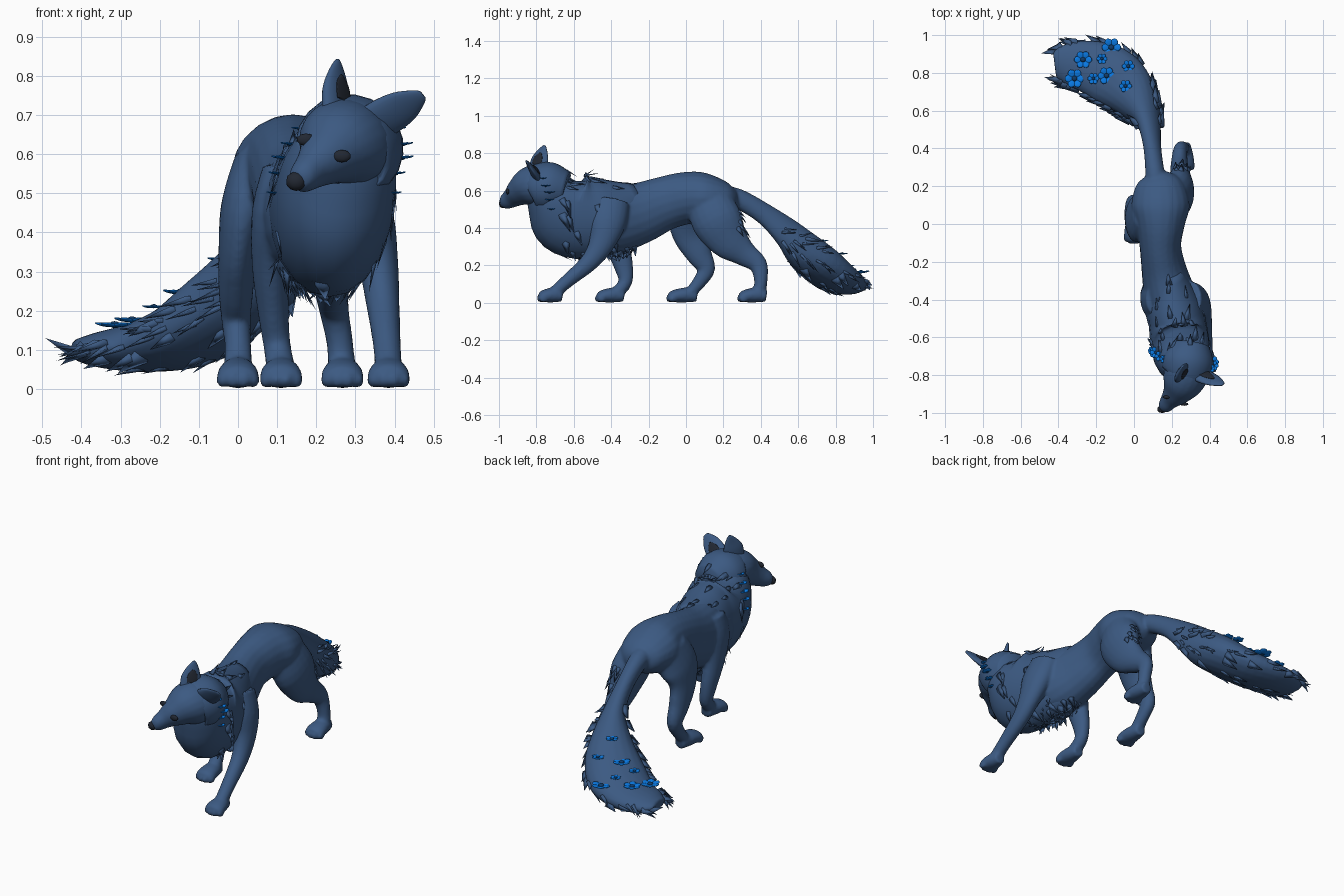
import bpy, bmesh, math, random
from mathutils import Vector, Matrix
from mathutils.bvhtree import BVHTree

if "Cube" in bpy.data.objects:
    bpy.data.objects.remove(bpy.data.objects["Cube"])

random.seed(4)
V = Vector


def material(name, rgb):
    m = bpy.data.materials.new(name)
    m.diffuse_color = (*rgb, 1)
    m.use_nodes = True
    m.node_tree.nodes["Principled BSDF"].inputs["Base Color"].default_value = m.diffuse_color
    return m


FUR = material("blue fur", (0.045, 0.102, 0.225))
DARK = material("dark skin", (0.016, 0.021, 0.032))
PETAL = material("bright petal blue", (0.003, 0.2, 0.8))
CORE = material("navy flower centre", (0.006, 0.045, 0.14))


def put(name, bm, *mats):
    bmesh.ops.recalc_face_normals(bm, faces=bm.faces[:])
    for f in bm.faces:
        f.smooth = True
    me = bpy.data.meshes.new(name)
    bm.to_mesh(me)
    ob = bpy.data.objects.new(name, me)
    bpy.context.collection.objects.link(ob)
    for m in mats:
        me.materials.append(m)
    return ob


def loft(bm, rows, side, n=20, sub=4):
    """Smooth tube through rows of (x, y, z, half width, half depth)."""
    P = [rows[0]] + list(rows) + [rows[-1]]
    pts = []
    for i in range(len(rows) - 1):
        for k in range(sub):
            t = k / sub
            pts.append([0.5 * (2*b + (c - a)*t + (2*a - 5*b + 4*c - d)*t*t + (3*b - a - 3*c + d)*t**3)
                        for a, b, c, d in zip(*P[i:i + 4])])
    pts.append(list(rows[-1]))
    rings = []
    for i, p in enumerate(pts):
        tan = (V(pts[min(i + 1, len(pts) - 1)][:3]) - V(pts[max(i - 1, 0)][:3])).normalized()
        s = (V(side) - tan * V(side).dot(tan)).normalized()
        u = tan.cross(s)
        rings.append([bm.verts.new(V(p[:3]) + s * p[3] * math.cos(2*math.pi*j/n) + u * p[4] * math.sin(2*math.pi*j/n))
                      for j in range(n)])
    for r, q in zip(rings, rings[1:]):
        for j in range(n):
            bm.faces.new((r[j], r[(j + 1) % n], q[(j + 1) % n], q[j]))
    bm.faces.new(rings[0])
    bm.faces.new(rings[-1])


def ball(bm, pos, size, rot=Matrix(), mat=0):
    M = Matrix.Translation(pos) @ rot @ Matrix.Diagonal((*size, 1))
    r = bmesh.ops.create_icosphere(bm, subdivisions=2, radius=1, matrix=M)
    for f in {f for v in r["verts"] for f in v.link_faces}:
        f.material_index = mat


def tufts(bm, src, count, flow, lift, length, width, keep, thick=.007, edge=False):
    """Flat pointed locks growing from the faces of src along flow; edge locks lie in the plane of the normal."""
    bmesh.ops.recalc_face_normals(src, faces=src.faces[:])
    spots = [(f.calc_center_median(), f.normal.copy()) for f in src.faces if len(f.verts) == 4]
    spots = [s for s in spots if keep(*s)]
    for _ in range(count):
        c, n = random.choice(spots)
        d = V(flow) + V([random.uniform(-0.2, 0.2) for _ in range(3)])
        d = ((d - n * d.dot(n)).normalized() + n * lift).normalized()
        s = d.cross(n).normalized()
        a, b = (n, s) if edge else (s, n)
        k = random.uniform(0.7, 1.2)
        base = [bm.verts.new(c - d*length*.3 + o) for o in (a*width*k, b*thick, -a*width*k, -b*thick)]
        tip = bm.verts.new(c + d * length * k)
        bm.faces.new(base)
        for i in range(4):
            bm.faces.new((base[i], base[(i + 1) % 4], tip))


def paw(bm, x, heel, toe):
    """Foot pointing to -y with four toes."""
    L = heel - toe
    loft(bm, [(x, heel, .035, .03, .03), (x, heel - L*.35, .042, .045, .04),
              (x, heel - L*.75, .036, .054, .034), (x, toe + .01, .028, .045, .024)], (1, 0, 0))
    for i in range(4):
        ball(bm, (x - .039 + .026*i, toe + (.028 if i in (0, 3) else .016), .023), (.017, .026, .022))


X = (1, 0, 0)
HEAD_SIDE = (.88, -.3, -.4)

# Tail, kept apart as a source for fur and flowers
TAIL = [(.12, .18, .57, .06, .06), (.11, .28, .555, .05, .055), (.095, .42, .475, .045, .06),
        (.075, .54, .375, .06, .085), (.03, .63, .28, .105, .105), (-.04, .72, .205, .145, .10),
        (-.13, .79, .14, .16, .085), (-.25, .835, .108, .14, .065), (-.36, .845, .1, .11, .045),
        (-.42, .84, .1, .07, .025)]
tail = bmesh.new()
loft(tail, TAIL, (.7, .7, 0))
tail_tree = BVHTree.FromBMesh(tail)

# Head, kept apart as a source for the eyes
HEAD = [(.29, -.72, .62, .09, .09), (.28, -.78, .63, .12, .11), (.255, -.84, .62, .11, .105),
        (.225, -.89, .593, .078, .078), (.19, -.93, .562, .05, .055), (.165, -.965, .54, .038, .042),
        (.152, -.985, .53, .024, .024)]
head = bmesh.new()
loft(head, HEAD, HEAD_SIDE)
head_tree = BVHTree.FromBMesh(head)

# Body, legs, head and tail fused into one skin
skin = bmesh.new()
loft(skin, [(.13, .27, .56, .05, .05), (.135, .22, .555, .12, .09), (.14, .1, .56, .155, .135),
            (.14, 0, .56, .13, .14), (.14, -.12, .53, .11, .145), (.16, -.25, .48, .12, .165),
            (.19, -.38, .45, .14, .185), (.22, -.5, .45, .15, .17), (.24, -.62, .48, .12, .14)], X)
loft(skin, TAIL, (.7, .7, 0))
loft(skin, HEAD, HEAD_SIDE)
LEGS = [
    # front left
    [(.385, -.71, .05, .035, .033), (.38, -.63, .12, .036, .037), (.37, -.515, .22, .043, .05),
     (.358, -.45, .32, .052, .07), (.33, -.42, .43, .07, .10), (.29, -.40, .54, .07, .10)],
    # front right
    [(.11, -.375, .05, .038, .034), (.10, -.325, .11, .035, .037), (.09, -.335, .2, .04, .052),
     (.085, -.37, .32, .05, .07), (.095, -.40, .45, .06, .10), (.13, -.40, .55, .07, .09)],
    # hind right
    [(0, .02, .05, .038, .03), (0, .07, .11, .034, .036), (-.005, .108, .18, .038, .048),
     (-.005, .07, .26, .045, .07), (0, .03, .36, .05, .10), (.02, .03, .46, .065, .13), (.06, .07, .56, .075, .12)],
    # hind left
    [(.265, .39, .05, .036, .034), (.26, .4, .12, .034, .036), (.245, .385, .205, .038, .05),
     (.24, .31, .265, .046, .07), (.245, .23, .335, .06, .108), (.235, .165, .44, .085, .135),
     (.2, .12, .55, .085, .12)]]
for leg in LEGS:
    loft(skin, leg, X)
for x, heel, toe in ((.385, -.66, -.79), (.11, -.33, -.48), (0, .06, -.1), (.267, .43, .28)):
    paw(skin, x, heel, toe)
body = put("body", skin, FUR)
rm = body.modifiers.new("fuse", "REMESH")
rm.mode = "VOXEL"
rm.voxel_size = 0.009
rm.use_smooth_shade = True
sm = body.modifiers.new("soften", "SMOOTH")
sm.factor = 0.5
sm.iterations = 4

# Mane over neck, chest and underbelly, with a ruff around the face
mane = bmesh.new()
loft(mane, [(.19, -.25, .56, .06, .085), (.21, -.40, .49, .135, .19), (.23, -.53, .46, .152, .225),
            (.245, -.64, .49, .155, .225), (.26, -.71, .565, .145, .155), (.27, -.74, .63, .12, .11)], X)
loft(mane, [(.30, -.64, .60, .10, .10), (.288, -.72, .615, .138, .135), (.275, -.785, .618, .132, .127),
            (.27, -.80, .615, .115, .11)], HEAD_SIDE)
loft(mane, [(.22, -.6, .33, .07, .07), (.2, -.48, .33, .095, .08), (.18, -.35, .335, .09, .07),
            (.16, -.21, .375, .04, .035)], X)
mane_tree = BVHTree.FromBMesh(mane)
fur = bmesh.new()
tufts(fur, mane, 45, (0, .35, -1), .08, .075, .025, lambda c, n: -.68 < c.y < -.35 and c.z < .55, .005)
tufts(fur, mane, 55, (0, .25, -1), .4, .065, .024, lambda c, n: c.z < .32 and n.z < .2)
tufts(fur, mane, 25, (0, 1, -.1), .12, .06, .02, lambda c, n: c.z > .6 and -.7 < c.y < -.3 and n.z > .3, .005)
put("mane", mane, FUR)
put("mane_locks", fur, FUR)

# Ragged locks along the edges of the tail
brush = bmesh.new()
tufts(brush, tail, 75, (-.75, .5, -.3), .45, .07, .028,
      lambda c, n: c.y > .52 and abs(n.z) < .45, .009, True)
tufts(brush, tail, 16, (-.75, .5, -.4), .15, .07, .026, lambda c, n: c.y > .55 and n.z < -.3)
put("tail_locks", brush, FUR)

# Fringe on the back of the left thigh
thigh, fringe = bmesh.new(), bmesh.new()
loft(thigh, LEGS[3], X)
tufts(fringe, thigh, 12, (0, .5, -1), .4, .045, .018,
      lambda c, n: c.y > .22 and .36 < c.z < .5 and n.y > .5)
put("thigh_fringe", fringe, FUR)

# Ears with dark inner plates; the left ear is turned back
for label, base, tip, side, w, sign in (
        ("right", (.25, -.79, .735), (.255, -.755, .842), (.55, .83, 0), .054, 1),
        ("left", (.35, -.80, .68), (.472, -.85, .752), (.3, .45, -.7), .056, -1)):
    base, d, s = V(base), V(tip) - V(base), V(side).normalized()
    nrm = s.cross(d).normalized()
    nrm = nrm * (sign if nrm.y < 0 else -sign)
    ear, inner = bmesh.new(), bmesh.new()
    blunt = .16 if sign < 0 else 0
    loft(ear, [(*(base + d*t), w*k, h) for t, k, h in
               ((-.3, .9, .025), (.2, 1, .022), (.6, .7 + blunt, .014), (.9, .3 + blunt, .008),
                (1, .08 + blunt, .004))], side)
    loft(inner, [(*(base + d*t + nrm*o), w*k, .004) for t, k, o in
                 ((.0, .5, .024), (.2, .55, .022), (.42, .42, .018), (.6, .1, .014))], side)
    put(label + "_ear", ear, FUR)
    put(label + "_inner_ear", inner, DARK)

# Nose and eyes
nose = bmesh.new()
ball(nose, (.149, -.98, .531), (.027, .021, .025))
put("nose", nose, DARK)
eyes = bmesh.new()
for x, z in ((.265, .595), (.174, .637)):
    p, n, *_ = head_tree.ray_cast(V((x, -2, z)), V((0, 1, 0)))
    if p:
        n = n if n.y < 0 else -n
        n = (n + V((0, -.6, 0))).normalized()
        ball(eyes, p + n*.003, (.024, .016, .009), n.to_track_quat("Z", "Y").to_matrix().to_4x4())
put("eyes", eyes, DARK)


# Flowers on the tail and behind the cheeks
def flower(bm, p, n, r):
    R = n.to_track_quat("Z", "Y").to_matrix().to_4x4()
    for i in range(6):
        T = R @ Matrix.Rotation(i * math.pi / 3, 4, "Z")
        ball(bm, p + n*.01 + T @ V((r*.58, 0, r*.08)), (r*.46, r*.42, r*.09),
             T @ Matrix.Rotation(-.2, 4, "Y"))
    ball(bm, p + n*.014, (r*.3, r*.3, r*.18), R, 1)


blooms = bmesh.new()
for x, y, r in ((-.27, .87, .046), (-.12, .935, .05), (-.17, .875, .028), (-.03, .835, .033),
                (-.315, .77, .05), (-.215, .77, .03), (-.145, .785, .046), (-.045, .73, .033)):
    p, n, *_ = tail_tree.ray_cast(V((x, y, 2)), V((0, 0, -1)))
    if p is None:
        p, n = V((x, y, .16)), V((0, 0, 1))
    n = n if n.z > 0 else -n
    flower(blooms, p + n*.008, (n + V((0, 0, .8))).normalized(), r)
put("tail_flowers", blooms, PETAL, CORE)

blooms = bmesh.new()
for sx, dy in ((1, 0), (-1, .05)):
    for y, z, r in ((-.765, .665, .021), (-.75, .625, .027), (-.73, .59, .031), (-.73, .55, .026), (-.72, .50, .021)):
        p, n, *_ = mane_tree.ray_cast(V((.26 + 2*sx, y + dy, z)), V((-sx, 0, 0)))
        if p:
            n = n if n.x * sx > 0 else -n
            flower(blooms, p, n, r)
put("neck_flowers", blooms, PETAL, CORE)
